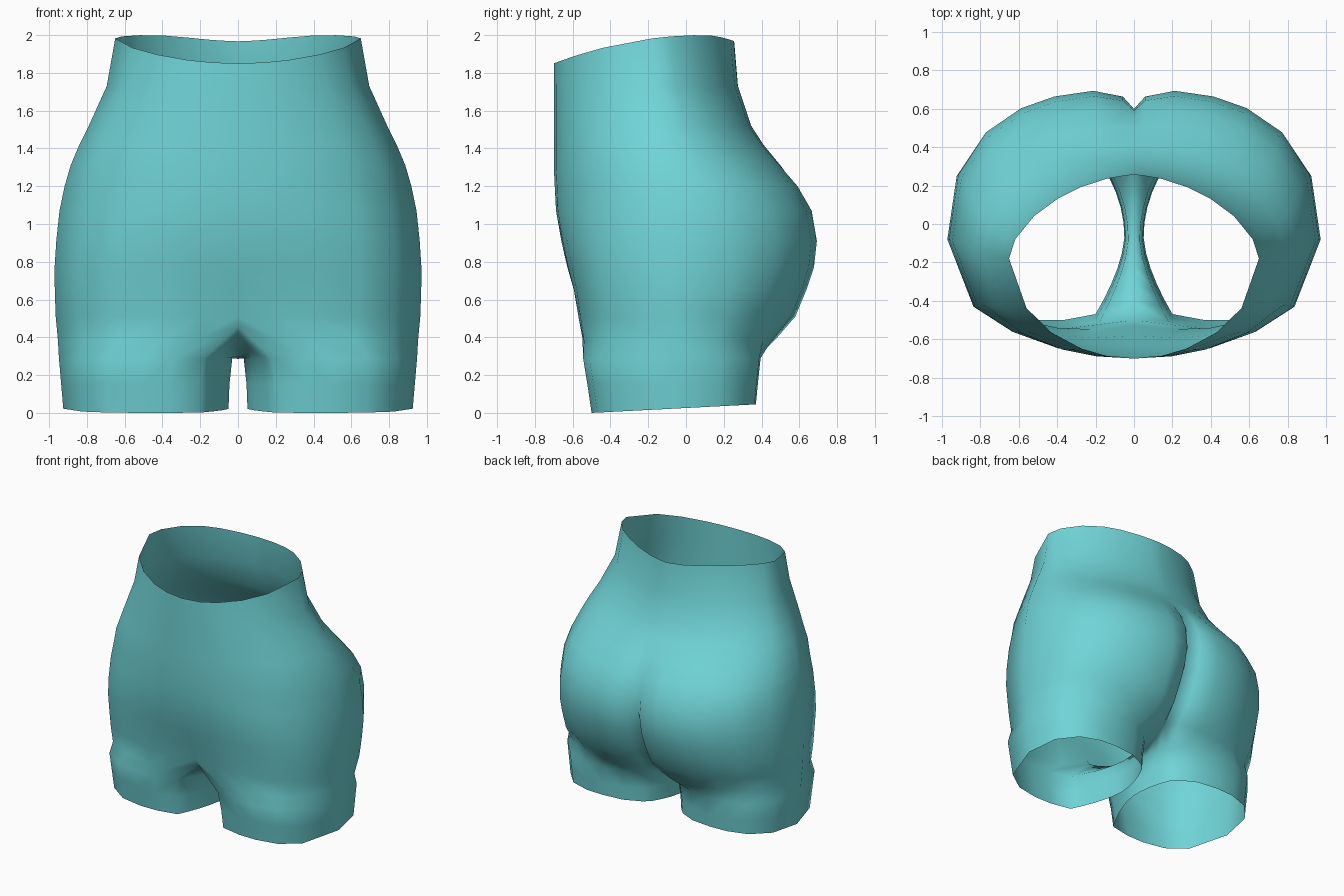
import bpy, bmesh, math

cube = bpy.data.objects.get("Cube")
if cube:
    bpy.data.objects.remove(cube, do_unlink=True)

# Width fractions of the columns, from front centre round the side to back centre
FRONT = [0, .22, .42, .66, .86]
BACK = [1, .95, .8, .61, .43, .22, .06, 0]
COLUMNS = [(s, -1) for s in FRONT] + [(s, 1) for s in BACK]
INNER = 8  # points along the crotch and inner thigh

# Torso rows: height, half width, front y, back y, widest y,
# cleft depth, front dent, front roundness, back roundness
TORSO = [
    (1.97, .65, -.70, .255, -.18, 0, 0, 1.95, 1.7),
    (1.73, .695, -.70, .275, -.17, 0, 0, 2.0, 1.8),
    (1.52, .79, -.70, .345, -.15, 0, 0, 2.05, 2.0),
    (1.42, .84, -.70, .41, -.13, 0, 0, 2.05, 2.15),
    (1.31, .886, -.70, .505, -.12, .01, 0, 2.1, 2.25),
    (1.20, .918, -.695, .60, -.10, .05, 0, 2.1, 2.4),
    (1.07, .945, -.688, .675, -.09, .085, 0, 2.2, 2.5),
    (.91, .962, -.66, .703, -.08, .105, 0, 2.4, 2.5),
    (.77, .971, -.628, .688, -.08, .13, 0, 2.55, 2.5),
    (.65, .97, -.60, .648, -.08, .15, .02, 2.6, 2.5),
    (.51, .965, -.58, .59, -.08, .18, .05, 2.6, 2.5),
    (.38, .953, -.56, .48, -.08, .14, .06, 2.6, 2.5),
]
# Leg rows: height, inner x, outer x, front y, back y
LEGS = [
    (.29, .03, .948, -.545, .395),
    (.15, .045, .936, -.522, .38),
    (.0, .05, .925, -.50, .37),
]


def bow(s, p):
    """Height of a unit superellipse at offset s."""
    return max(0, 1 - abs(s) ** p) ** (1 / p)


def torso_row(index):
    z0, w, yf, yb, cy, cleft, dent, p_front, p_back = TORSO[index]
    row = []
    for s, side in COLUMNS:
        x, z = w * s, z0
        if side < 0:
            y = cy + (yf - cy) * bow(s, p_front) + dent * math.exp(-(x / .15) ** 2)
        else:
            y = cy + (yb - cy) * bow(s, p_back) - cleft * math.exp(-x / .06)
        if index == 0:  # dipped waist edge
            z = 2 - (.24 if y < .09 else 1.2) * (y - .09) ** 2
        if index == len(TORSO) - 1:  # raised middle above the legs
            z += (.08 if side < 0 else .03) * math.exp(-(x / .16) ** 2)
        row.append((x, y, z))
    return row


def crotch_line(back, front):
    """Arched centre line from the back seam to the front seam."""
    pts = []
    for i in range(1, INNER + 1):
        y = back[1] + (front[1] - back[1]) * i / (INNER + 1)
        end = front if y < .03 else back
        rise = ((y - .03) / (end[1] - .03)) ** 2
        pts.append((0, y, .285 + (end[2] - .285) * rise))
    return pts


def leg_row(z0, xi, xo, yf, yb):
    cx, r, cy, f = (xi + xo) / 2, (xo - xi) / 2, (yf + yb) / 2, (yb - yf) / 2
    row = []
    # Outer arc, squarer at the inner front corner
    for s, side in COLUMNS:
        start = xi + (.15 if side < 0 else .08)
        x = start + (xo - start) * s
        p = 2.6 if side > 0 else 3.5 if x < cx else 2.25
        row.append((x, cy + side * f * bow((x - cx) / r, p)))
    # Inner thigh, slanting outward to the front corner
    y0, y1 = row[-1][1], row[0][1]
    for i in range(1, INNER + 1):
        y = y0 + (y1 - y0) * i / (INNER + 1)
        if y < cy:
            x = xi + .15 * ((y - cy) / (y1 - cy)) ** 1.6
        else:
            x = xi + .08 * ((y - cy) / (y0 - cy)) ** 2
        row.append((x, y))
    slope = .045 if z0 == 0 else 0
    return [(x, y, z0 + slope * (y - yf) / (yb - yf)) for x, y in row]


bm = bmesh.new()


def add_row(points):
    return [bm.verts.new(p) for p in points]


def bridge(a, b, closed):
    n = len(a)
    for i in range(n if closed else n - 1):
        j = (i + 1) % n
        bm.faces.new((a[i], b[i], b[j], a[j]))


# Hips and seat
rows = [add_row(torso_row(i)) for i in range(len(TORSO))]
for a, b in zip(rows, rows[1:]):
    bridge(a, b, False)

# Crotch and thigh
loop = rows[-1] + add_row(crotch_line(rows[-1][-1].co, rows[-1][0].co))
for leg in LEGS:
    lower = add_row(leg_row(*leg))
    bridge(loop, lower, True)
    loop = lower

# Keep the outside facing outward
bmesh.ops.recalc_face_normals(bm, faces=bm.faces[:])
side_face = max(bm.faces, key=lambda f: f.calc_center_median().x)
if side_face.normal.x < 0:
    bmesh.ops.reverse_faces(bm, faces=bm.faces[:])
mesh = bpy.data.meshes.new("hips_and_thighs")
bm.to_mesh(mesh)
bm.free()

body = bpy.data.objects.new("hips_and_thighs", mesh)
bpy.context.collection.objects.link(body)
mesh.polygons.foreach_set("use_smooth", [True] * len(mesh.polygons))

mirror = body.modifiers.new("mirror", 'MIRROR')
mirror.use_clip = True
mirror.merge_threshold = .001

# Colour
teal = bpy.data.materials.new("teal")
teal.use_nodes = True
colour = (.162, .658, .679, 1)
teal.diffuse_color = colour
teal.node_tree.nodes["Principled BSDF"].inputs["Base Color"].default_value = colour
mesh.materials.append(teal)
